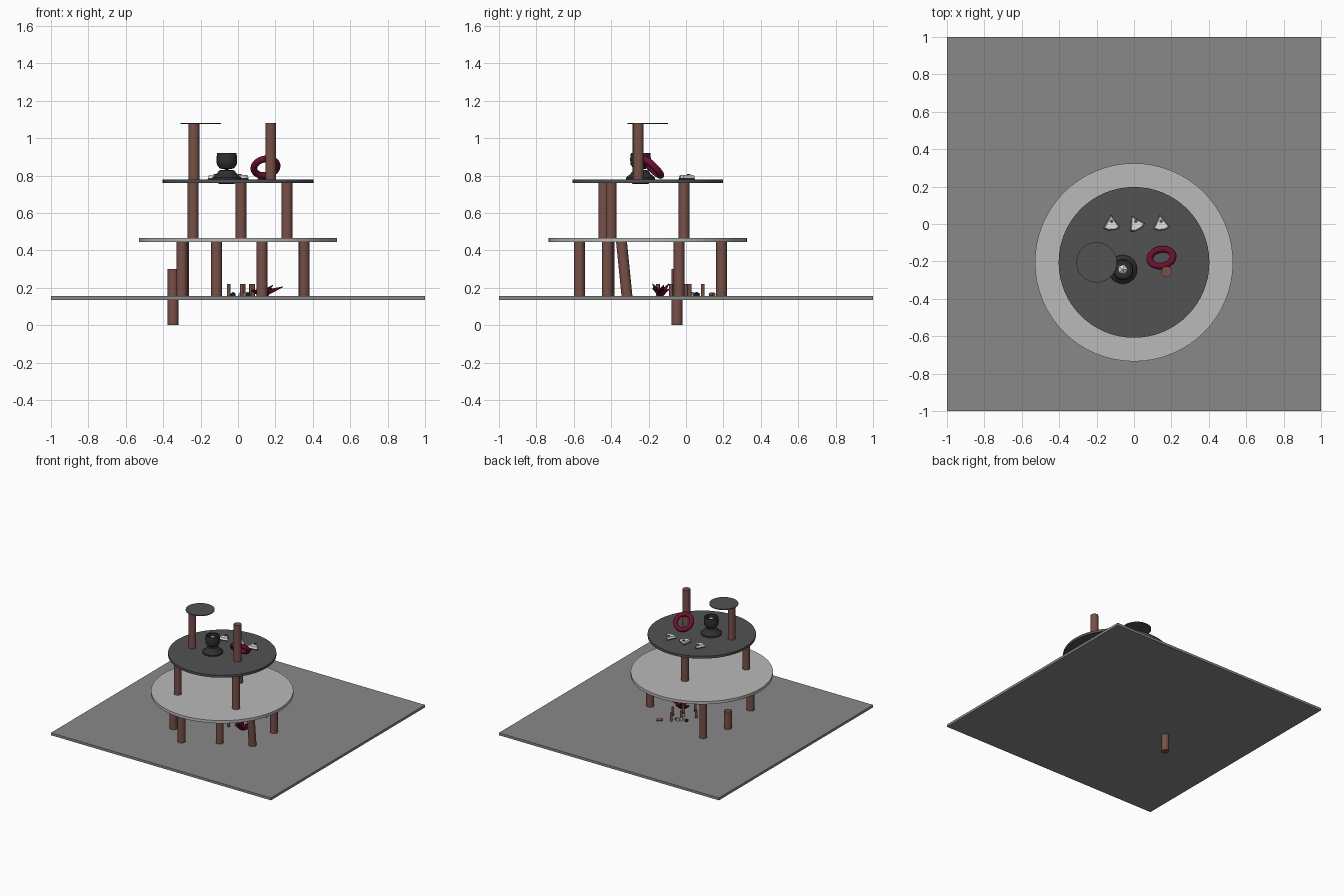
import bpy, bmesh, math, random
from mathutils import Vector, Matrix

if "Cube" in bpy.data.objects:
    bpy.data.objects.remove(bpy.data.objects["Cube"])

random.seed(4)


def mat(name, r, g, b):
    m = bpy.data.materials.new(name)
    m.diffuse_color = (r, g, b, 1)
    m.use_nodes = True
    m.node_tree.nodes["Principled BSDF"].inputs["Base Color"].default_value = m.diffuse_color
    return m


STONE = mat("mid grey", 0.25, 0.25, 0.25)
PALE = mat("pale grey", 0.49, 0.49, 0.49)
DARK = mat("dark grey", 0.085, 0.085, 0.085)
WOOD = mat("brown wood", 0.19, 0.08, 0.065)
RED = mat("crimson", 0.15, 0.005, 0.03)
BLACK = mat("charcoal", 0.03, 0.03, 0.03)
WHITE = mat("white", 0.75, 0.75, 0.75)


def finish(name, bm, material, smooth=True):
    bmesh.ops.recalc_face_normals(bm, faces=bm.faces)
    me = bpy.data.meshes.new(name)
    bm.to_mesh(me)
    bm.free()
    me.materials.append(material)
    ob = bpy.data.objects.new(name, me)
    bpy.context.collection.objects.link(ob)
    if smooth:
        bpy.context.view_layer.objects.active = ob
        ob.select_set(True)
        bpy.ops.object.shade_smooth_by_angle(angle=math.radians(35))
        ob.select_set(False)
    return ob


def rod(name, a, b, r1, material, r2=None, seg=32):
    """Cylinder or cone running from point a to point b."""
    a, b = Vector(a), Vector(b)
    d = b - a
    m = Matrix.Translation((a + b) / 2) @ d.to_track_quat('Z', 'Y').to_matrix().to_4x4()
    bm = bmesh.new()
    bmesh.ops.create_cone(bm, cap_ends=True, segments=seg, radius1=r1,
                          radius2=r1 if r2 is None else r2, depth=d.length, matrix=m)
    return finish(name, bm, material)


def lathe(name, profile, loc, material, seg=32):
    bm = bmesh.new()
    vs = [bm.verts.new((r, 0, z)) for r, z in profile]
    es = [bm.edges.new(p) for p in zip(vs, vs[1:])]
    bmesh.ops.spin(bm, geom=vs + es, axis=(0, 0, 1), cent=(0, 0, 0),
                   angle=2 * math.pi, steps=seg)
    bmesh.ops.remove_doubles(bm, verts=bm.verts, dist=1e-5)
    bmesh.ops.translate(bm, verts=bm.verts, vec=loc)
    return finish(name, bm, material)


# square base plate
bm = bmesh.new()
bmesh.ops.create_cube(bm, size=1, matrix=Matrix.Translation((0, 0, 0.146)) @ Matrix.Diagonal((2, 2, 0.02, 1)))
finish("base_plate", bm, STONE, False)

# round shelves
for name, x, r, z0, z1, m in (("lower_shelf", 0, 0.53, 0.444, 0.467, PALE),
                              ("upper_shelf", 0, 0.403, 0.76, 0.78, DARK),
                              ("small_top_shelf", -0.2, 0.108, 1.075, 1.082, DARK)):
    rod(name, (x, -0.205, z0), (x, -0.205, z1), r, m, seg=64)

# posts of each tier
for x, y, lean in ((-0.115, -0.57, 0), (0.128, -0.42, 0), (0.354, -0.315, -0.03),
                   (-0.30, -0.41, 0), (-0.29, 0.19, 0), (0.352, -0.037, 0)):
    rod("lower_post", (x, y, 0.15), (x, y + lean, 0.448), 0.029, WOOD)
for x, y in ((-0.24, -0.44), (0.016, -0.01), (0.262, -0.40)):
    rod("middle_post", (x, y, 0.465), (x, y, 0.765), 0.029, WOOD)
for x, y in ((-0.235, -0.257), (0.175, -0.255)):
    rod("upper_post", (x, y, 0.778), (x, y, 1.08), 0.029, WOOD)
rod("sunken_post", (-0.347, -0.048, 0), (-0.347, -0.048, 0.30), 0.029, WOOD)

# dark vase: flared foot, barrel cup and pale stone inside
VX, VY = -0.06, -0.243
lathe("vase_foot", [(0, 0.755), (0.04, 0.755), (0.077, 0.778), (0.077, 0.79), (0.055, 0.808),
                    (0.04, 0.828), (0, 0.832)], (VX, VY, 0), BLACK)
lathe("vase_cup", [(0, 0.832), (0.038, 0.838), (0.053, 0.858), (0.056, 0.885), (0.052, 0.92),
                   (0.042, 0.92), (0.042, 0.895), (0, 0.895)], (VX, VY, 0), BLACK)
bm = bmesh.new()
bmesh.ops.create_icosphere(bm, subdivisions=1, radius=0.03, matrix=Matrix.Translation((VX, VY, 0.888)))
finish("vase_stone", bm, WHITE, False)

# tilted red ring
bpy.ops.mesh.primitive_torus_add(location=(0.147, -0.18, 0.845), rotation=(math.radians(-45), 0, math.radians(12)),
                                 major_radius=0.063, minor_radius=0.018,
                                 major_segments=40, minor_segments=14)
ring = bpy.context.object
ring.name = "red_ring"
ring.data.materials.append(RED)
bpy.ops.object.shade_smooth_by_angle(angle=math.radians(60))


# wedge slices: white top over a dark layer
def slice_layer(name, x, y, turn, z0, z1, size, material):
    pts = [(0, 0.05), (-0.045, -0.022), (-0.02, -0.034), (0.02, -0.034), (0.045, -0.022)]
    bm = bmesh.new()
    f = bm.faces.new([bm.verts.new((px * size, py * size, z0)) for px, py in pts])
    g = bmesh.ops.extrude_face_region(bm, geom=[f])
    top = [v for v in g["geom"] if isinstance(v, bmesh.types.BMVert)]
    for v in top:
        v.co = (v.co.x * 0.85, v.co.y * 0.85, z1)
    bmesh.ops.transform(bm, verts=bm.verts,
                        matrix=Matrix.Translation((x, y, 0)) @ Matrix.Rotation(turn, 4, 'Z'))
    finish(name, bm, material, False)


for x, turn in ((-0.12, 0.05), (0.01, 0.5), (0.145, 0.12)):
    slice_layer("slice_base", x, 0, turn, 0.778, 0.788, 1, BLACK)
    slice_layer("slice_top", x, 0, turn, 0.788, 0.802, 0.95, WHITE)
    rod("slice_knob", (x, 0.015, 0.80), (x, 0.015, 0.807), 0.01, DARK, seg=8)

# red spiky cluster on the base plate
for i in range(16):
    a = i * 2.4
    c = Vector((0.13, -0.135, 0.165))
    tip = c + Vector((math.cos(a) * 0.06, math.sin(a) * 0.045, random.uniform(0.015, 0.06)))
    rod("red_spike", c, tip, 0.018, RED, 0.002, 6)
rod("red_long_spike", (0.14, -0.14, 0.17), (0.24, -0.13, 0.205), 0.018, RED, 0.002, 6)

# short upright pegs and a loose peg
for x, y in ((-0.05, -0.06), (0.02, -0.15), (0.03, 0.02), (0.07, 0.09), (0.08, -0.08), (0.12, 0.0)):
    rod("small_peg", (x, y, 0.15), (x, y, 0.22), 0.01, WOOD, seg=12)
rod("loose_peg", (0.125, 0.13, 0.164), (0.16, 0.15, 0.164), 0.01, WOOD, seg=12)

# pale and dark pebbles
for i in range(6):
    bm = bmesh.new()
    p = (random.uniform(-0.07, 0.07), random.uniform(-0.05, 0.08), 0.162)
    bmesh.ops.create_icosphere(bm, subdivisions=1, radius=0.016, matrix=Matrix.Translation(p))
    finish("pebble", bm, WHITE if i % 2 else BLACK, False)
